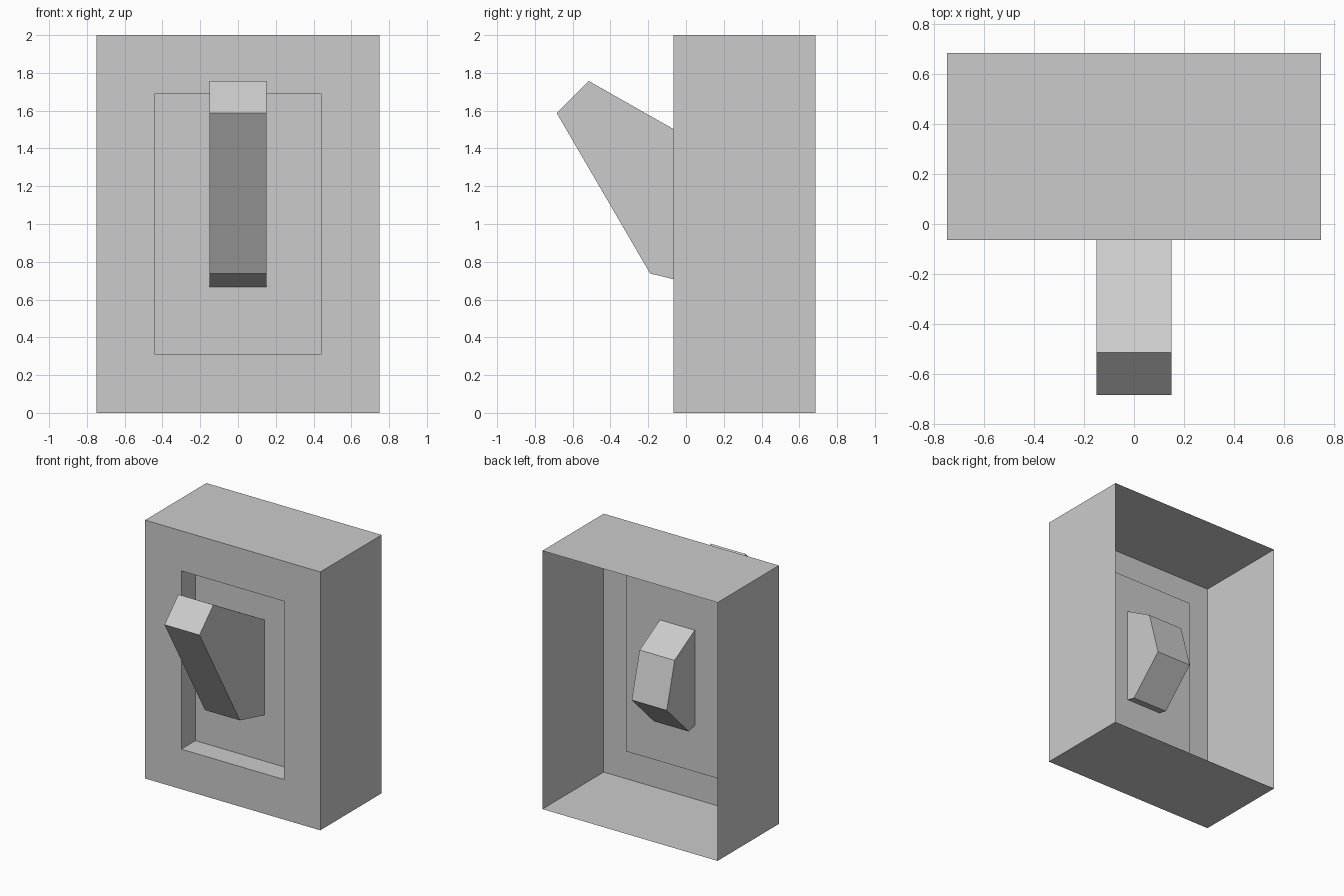
import bpy, bmesh
from mathutils import Vector

if "Cube" in bpy.data.objects:
    bpy.data.objects.remove(bpy.data.objects["Cube"])

FRONT, BACK = -0.065, 0.685      # housing extent in y
W, H = 1.5, 2.0                  # housing width and height
BORDER, RECESS = 0.31, 0.172     # frame width and recess depth


def add_object(name, bm):
    bmesh.ops.recalc_face_normals(bm, faces=bm.faces[:])
    mesh = bpy.data.meshes.new(name)
    bm.to_mesh(mesh)
    bm.free()
    obj = bpy.data.objects.new(name, mesh)
    bpy.context.collection.objects.link(obj)
    return obj


# Switch housing: thin open-backed box with a recessed front panel
bm = bmesh.new()
bmesh.ops.create_cube(bm, size=1)
bmesh.ops.scale(bm, vec=(W, BACK - FRONT, H), verts=bm.verts[:])
bmesh.ops.translate(bm, vec=(0, (FRONT + BACK) / 2, H / 2), verts=bm.verts[:])
bm.normal_update()
front = min(bm.faces, key=lambda f: f.calc_center_median().y)
back = max(bm.faces, key=lambda f: f.calc_center_median().y)
bmesh.ops.delete(bm, geom=[back], context='FACES_ONLY')
bmesh.ops.inset_region(bm, faces=[front], thickness=BORDER, use_even_offset=True)
panel = bmesh.ops.extrude_discrete_faces(bm, faces=[front])["faces"][0]
bmesh.ops.translate(bm, vec=(0, RECESS, 0), verts=panel.verts[:])
add_object("switch_housing", bm)

# Toggle lever: side profile (y, z) extruded across x, passing through the panel
profile = [(-0.515, 1.757), (-0.685, 1.588), (-0.19, 0.738),
           (0.18, 0.648), (0.45, 0.915), (0.353, 1.265)]
bm = bmesh.new()
side = bm.faces.new([bm.verts.new((-0.15, y, z)) for y, z in profile])
new = bmesh.ops.extrude_face_region(bm, geom=[side], use_keep_orig=True)["geom"]
bmesh.ops.translate(bm, vec=Vector((0.3, 0, 0)),
                    verts=[g for g in new if isinstance(g, bmesh.types.BMVert)])
add_object("toggle_lever", bm)
